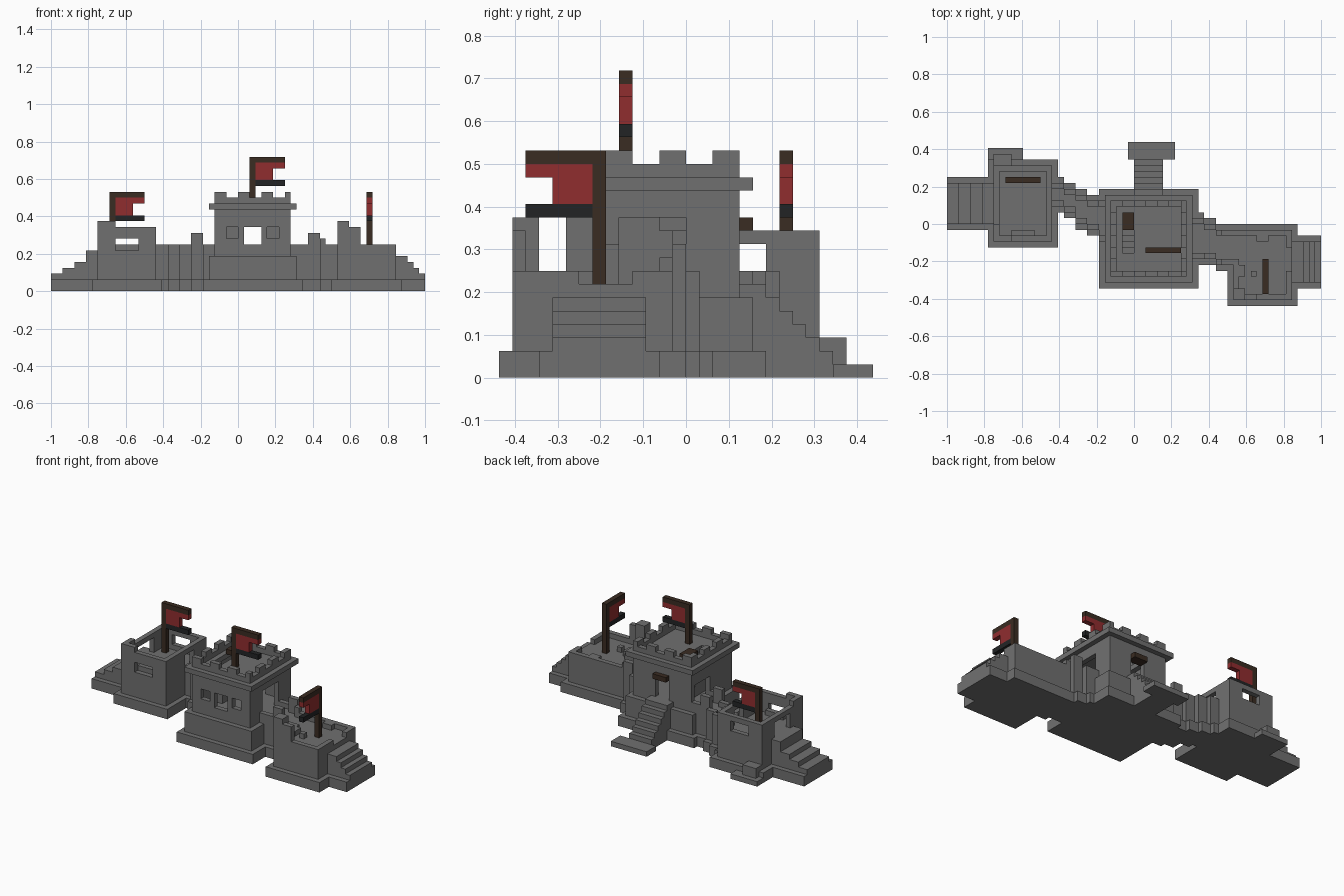
import bpy
import bmesh
from itertools import product
from mathutils import Vector

UNIT = 1 / 32  # edge of one building block

start_cube = bpy.data.objects.get("Cube")
if start_cube:
    bpy.data.objects.remove(start_cube, do_unlink=True)


def make_material(name, red, green, blue):
    material = bpy.data.materials.new(name)
    material.use_nodes = True
    color = (red, green, blue, 1)
    material.diffuse_color = color
    shader = material.node_tree.nodes["Principled BSDF"]
    shader.inputs["Base Color"].default_value = color
    shader.inputs["Roughness"].default_value = 1
    return material


stone = make_material("stone grey", .163, .163, .163)
wood = make_material("dark wood", .042, .025, .016)
cloth = make_material("banner red", .28, .026, .028)
trim = make_material("banner black", .016, .0176, .0185)


def fill(boxes):
    """Blocks covered by boxes given as x, x, y, y, z, z limits."""
    cells = set()
    for x0, x1, y0, y1, z0, z1 in boxes:
        cells.update(product(range(x0, x1), range(y0, y1), range(z0, z1)))
    return cells


def solid(name, material, boxes, cuts=(), extras=()):
    """Fill boxes, carve the cuts, add the extras and skin the result."""
    cells = (fill(boxes) - fill(cuts)) | fill(extras)
    bm = bmesh.new()
    verts = {}

    def vert(point):
        if point not in verts:
            verts[point] = bm.verts.new(Vector(point) * UNIT)
        return verts[point]

    for cell in sorted(cells):
        for axis, side in product(range(3), (0, 1)):
            neighbour = list(cell)
            neighbour[axis] += 1 if side else -1
            if tuple(neighbour) in cells:
                continue
            corners = []
            for u, v in ((0, 0), (1, 0), (1, 1), (0, 1)):
                corner = list(cell)
                corner[axis] += side
                corner[(axis + 1) % 3] += u
                corner[(axis + 2) % 3] += v
                corners.append(vert(tuple(corner)))
            bm.faces.new(corners if side else corners[::-1])
    bmesh.ops.dissolve_limit(bm, angle_limit=.01, verts=bm.verts[:], edges=bm.edges[:])
    mesh = bpy.data.meshes.new(name)
    bm.to_mesh(mesh)
    bm.free()
    mesh.materials.append(material)
    obj = bpy.data.objects.new(name, mesh)
    bpy.context.collection.objects.link(obj)
    return obj


def tower(name, x0, x1, y0, y1, top, cuts, extras=()):
    """Plinth with an open-topped walled room on it."""
    solid(name + "_plinth", stone, [(x0 - 1, x1 + 1, y0 - 1, y1 + 1, 0, 2)])
    room = (x0 + 1, x1 - 1, y0 + 1, y1 - 1, floor, top)
    solid(name + "_walls", stone, [(x0, x1, y0, y1, 2, top)], [room] + cuts, extras)


def walkway(name, sections):
    """Stepped wall with a sunken path between two parapets."""
    boxes, cuts = [], []
    for x0, x1, y0, y1, top in sections:
        boxes += [(x0, x1, y0, y1, 0, 2), (x0, x1, y0 + 1, y1 - 1, 2, top)]
        cuts.append((x0, x1, y0 + 2, y1 - 2, floor, top))
    solid(name, stone, boxes, cuts)


def banner(name, x, y, bottom, top, sideways):
    """Pole with a top bar and a notched cloth; flies to +x or to -y."""
    def part(u0, u1, low, high):
        if sideways:
            return (x + u0, x + u1, y, y + 1, low, high)
        return (x, x + 1, y + 1 - u1, y + 1 - u0, low, high)

    solid(name + "_pole", wood, [part(0, 1, bottom, top), part(0, 6, top - 1, top)])
    solid(name + "_cloth", cloth, [part(1, 6, top - 2, top - 1), part(1, 4, top - 4, top - 2)])
    solid(name + "_hem", trim, [part(1, 6, top - 5, top - 4)])


floor = 7

# Central keep: plinth, thick base and walled hall
left, right, front, back = -4, 9, -9, 4
solid("keep_base", stone, [
    (left - 2, right + 2, front - 2, back + 2, 0, 2),
    (left - 1, right + 1, front - 1, back + 1, 2, 6)])
roof = 15
hall = (left + 1, right - 1, front + 1, back - 1, floor, roof - 1)
openings = [
    (1, 4, back - 1, back, floor, 12),        # back door
    (right - 1, right, -5, 0, floor, 12),     # left door
    (left, left + 1, -2, 3, floor, 11),       # right door
    (1, 4, front, front + 1, 8, 11),          # middle window
    (-2, 0, front, front + 1, 9, 11),
    (5, 7, front, front + 1, 9, 11),
    (-2, 0, -5, 2, roof - 1, roof)]           # roof hatch
cornice = (left - 1, right + 1, front - 1, back + 1, roof - 1, roof)
solid("keep_walls", stone, [(left, right, front, back, 6, roof), cornice], [hall] + openings)

# Battlements: low parapet with evenly spaced merlons
merlons = []
for x in range(left, right, 4):
    end = min(x + 2, right)
    merlons += [(x, end, front, front + 1, roof, roof + 2),
                (x, end, back - 1, back, roof, roof + 2)]
for y in range(back, front, -4):
    start = max(y - 2, front)
    merlons += [(left, left + 1, start, y, roof, roof + 2),
                (right - 1, right, start, y, roof, roof + 2)]
solid("keep_battlements", stone, [(left, right, front, back, roof, roof + 1)],
      [(left + 1, right - 1, front + 1, back - 1, roof, roof + 1)], merlons)

# Inner stairs, roof hatch lid and door lintel
solid("inner_stairs", stone,
      [(-2, 0, y, y + 1, floor, 9 - y) for y in range(-5, 2)])
solid("hatch_lid", wood, [(-2, 0, -1, 2, roof, roof + 1)])
solid("door_lintel", wood, [(1, 4, back - 1, back + 1, 11, 12)])

# Back stairs with landing slab
solid("back_stairs", stone, [(-1, 7, 11, 14, 0, 1)]
      + [(0, 5, back, 13 - step, 0, step) for step in range(2, 8)])

# Right tower: window, doorways and one raised corner
tower("right_tower", -24, -14, -3, 10, 11,
      [(-24, -23, 1, 6, floor, 10), (-15, -14, 3, 6, floor, 10),
       (-21, -17, -3, -2, floor, 9), (-21, -17, 9, 10, 8, 10)],
      [(-24, -21, -3, -2, 11, 12), (-24, -23, -3, 0, 11, 12),
       (-21, -17, -2, -1, floor, 8)])
solid("right_tower_buttress", stone, [(-25, -19, 11, 13, 0, 1), (-24, -21, 10, 12, 0, 3)])
solid("right_stairs", stone, [(-32, -24, -1, 8, 0, 2)]
      + [(-32 + 2 * step, -24, 0, 7, 2, 3 + step) for step in range(3)]
      + [(-26, -24, 0, 7, 2, floor)])

# Left tower: ruined low deck with one standing corner
tower("left_tower", 17, 27, -13, -1, 8,
      [(26, 27, -8, -4, floor, 8), (17, 18, -6, -2, floor, 8)],
      [(17, 19, -13, -11, 8, 12), (19, 21, -13, -12, 8, 11),
       (18, 19, -9, -7, floor, 8), (20, 21, -9, -8, floor, 8),
       (21, 23, -3, -2, floor, 8)])
solid("left_stairs", stone, [(27, 32, -11, -2, 0, 2)]
      + [(27, 35 - step, -10, -3, 2, step) for step in range(3, floor)])

# Walkways joining the towers to the keep
walkway("right_walkway", [
    (-14, -12, 2, 8, 8), (-12, -10, 1, 7, 8), (-10, -8, -1, 6, 8),
    (-8, -6, -2, 5, 10), (-6, -4, -4, 5, 8)])
walkway("left_walkway", [
    (9, 12, -7, 2, 8), (12, 14, -7, 1, 10), (14, 15, -8, 0, 9), (15, 17, -8, 0, 8)])

# Banners
banner("keep_banner", 2, -5, roof, 23, True)
banner("right_banner", -22, 7, floor, 17, True)
banner("left_banner", 22, -7, floor, 17, False)
